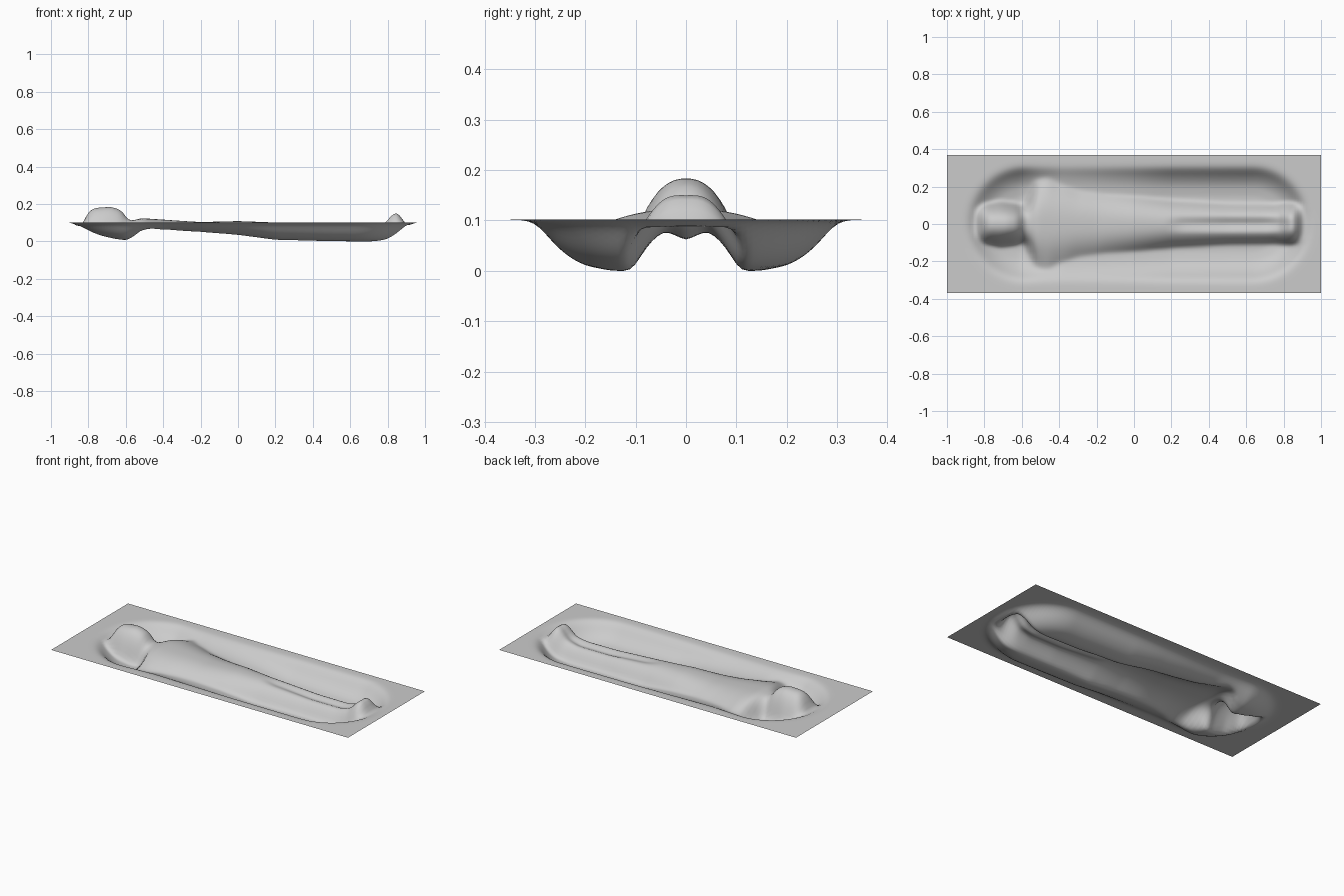
import bpy, bmesh
from math import hypot


def curve(points, x):
    """Read a value off a profile given as (position, value) pairs."""
    if x <= points[0][0]:
        return points[0][1]
    for (x0, v0), (x1, v1) in zip(points, points[1:]):
        if x <= x1:
            return v0 + (v1 - v0) * (x - x0) / (x1 - x0)
    return points[-1][1]


RIM = 0.103
# Hollow: depth along the length, and wall shape from centre line to rim
FLOOR = [(-0.8, 0.03), (-0.6, 0.008), (-0.5, 0.04), (-0.38, 0.058),
         (-0.2, 0.05), (0.0, 0.035), (0.2, 0.01), (0.5, 0.003), (0.8, 0.0)]
WALL = [(0.15, 1.0), (0.2, 0.9), (0.23, 0.75), (0.26, 0.5), (0.285, 0.2),
        (0.305, 0.04), (0.33, 0.0)]
# Body: height of the ridge and half width along the length
TOP = [(-0.86, 0.04), (-0.83, 0.1), (-0.80, 0.16), (-0.77, 0.18), (-0.68, 0.187),
       (-0.62, 0.168), (-0.59, 0.115), (-0.56, 0.112), (-0.52, 0.126),
       (-0.4, 0.118), (-0.3, 0.111), (-0.2, 0.105), (0.0, 0.11), (0.2, 0.103),
       (0.5, 0.09), (0.7, 0.09), (0.78, 0.105), (0.82, 0.15), (0.845, 0.167),
       (0.87, 0.14), (0.89, 0.1), (0.93, 0.06)]
WIDTH = [(-0.86, 0.07), (-0.8, 0.105), (-0.72, 0.12), (-0.64, 0.11), (-0.6, 0.095),
         (-0.57, 0.12), (-0.52, 0.24), (-0.46, 0.25), (-0.4, 0.21), (-0.3, 0.175),
         (-0.15, 0.155), (0.0, 0.145), (0.2, 0.125), (0.5, 0.108), (0.75, 0.105),
         (0.84, 0.115), (0.93, 0.1)]
# Groove between the legs
GROOVE = [(0.17, 0.0), (0.26, 0.018), (0.5, 0.03), (0.72, 0.03), (0.8, 0.018),
          (0.85, 0.006), (0.88, 0.0)]


def height(x, y):
    r = hypot(max(0.0, -0.58 - x, x - 0.63), y)
    pit = RIM - (RIM - curve(FLOOR, x)) * curve(WALL, r)
    u = min(1.0, abs(y) / curve(WIDTH, x))
    z = pit + max(0.0, curve(TOP, x) - pit) * (1 - u ** 2.5)
    return z - curve(GROOVE, x) * max(0.0, 1 - abs(y) / 0.045)


# Pressed sheet with the lying figure
bm = bmesh.new()
bmesh.ops.create_grid(bm, x_segments=130, y_segments=66, size=1)
for v in bm.verts:
    v.co.y *= 0.37
    v.co.z = height(v.co.x, v.co.y)
for _ in range(3):
    inner = [v for v in bm.verts if not v.is_boundary]
    bmesh.ops.smooth_vert(bm, verts=inner, factor=0.5, use_axis_z=True)
low = min(v.co.z for v in bm.verts)
for v in bm.verts:
    v.co.z -= low
for f in bm.faces:
    f.smooth = True
mesh = bpy.data.meshes.new("figure_relief_sheet")
bm.to_mesh(mesh)
bm.free()
obj = bpy.data.objects.new("figure_relief_sheet", mesh)
bpy.context.collection.objects.link(obj)
